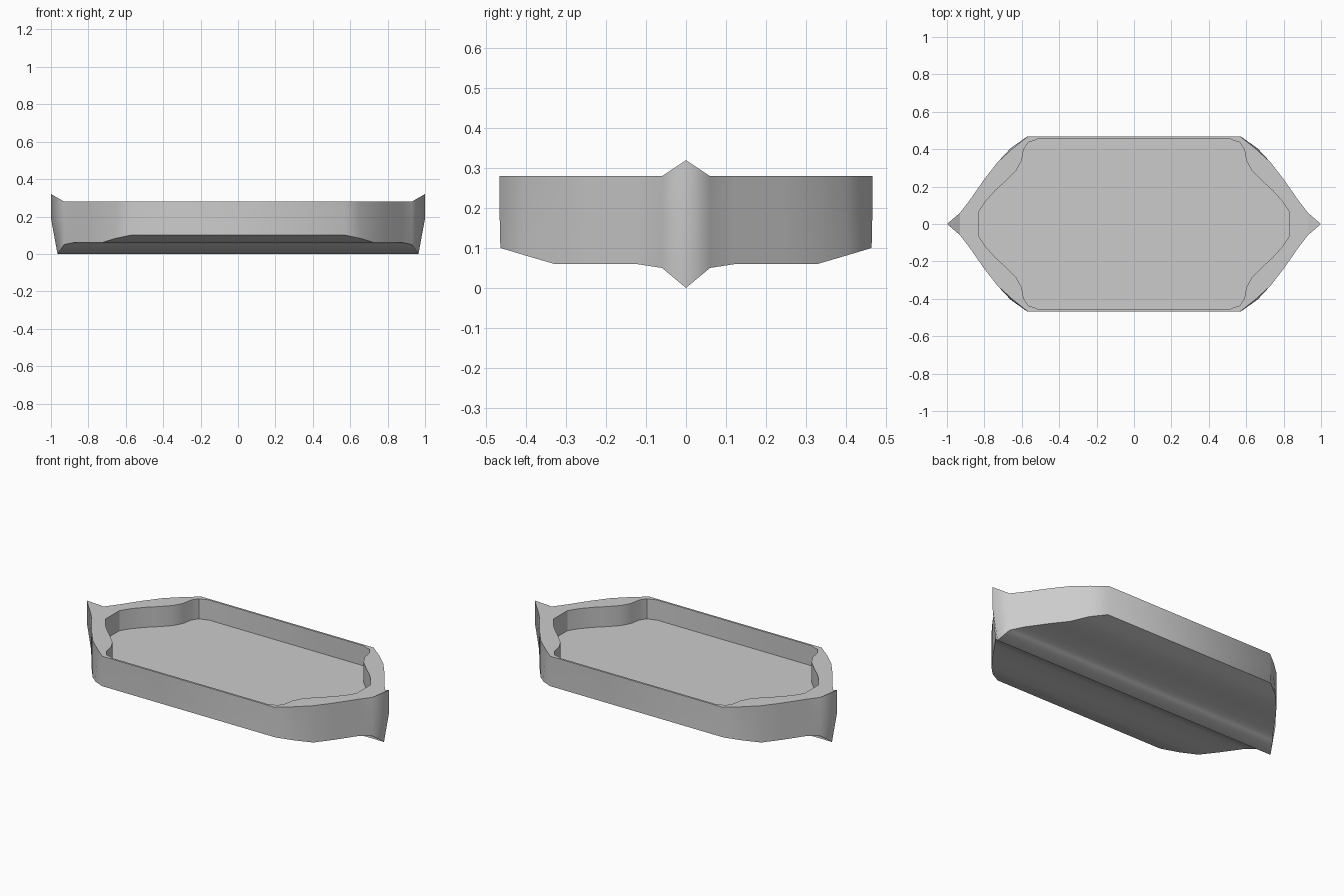
import bpy, bmesh, math

if "Cube" in bpy.data.objects:
    bpy.data.objects.remove(bpy.data.objects["Cube"])

# Quarter outline of the hull from the stem to the side corner: x, y, top z
TOP = [(1.0, 0, .32), (.93, .06, .28), (.88, .125, .28), (.80, .24, .28),
       (.73, .33, .28), (.65, .403, .28), (.57, .467, .28)]
# Matching lower edge, which follows the keel cross-section
LOW = [(.965, 0, 0), (.93, .06, .05), (.88, .125, .06), (.80, .24, .06),
       (.73, .33, .06), (.66, .405, .082), (.575, .465, .10)]
# Quarter outline of the well
WELL = [(.83, .065), (.79, .125), (.74, .18), (.69, .225), (.63, .285), (.60, .34),
        (.59, .40), (.565, .437), (.535, .445), (.515, .455)]
RIM, FLOOR = .28, .16


def mirror_ring(q):
    """Mirror a quarter outline into a full counter-clockwise ring."""
    half = q + [(-x, y, z) for x, y, z in reversed(q)]
    return half + [(x, -y, z) for x, y, z in reversed(half) if y > 0]


bm = bmesh.new()


def add_ring(q):
    return [bm.verts.new(p) for p in mirror_ring(q)]


def bridge(a, b):
    n = len(a)
    for i in range(n):
        j = (i + 1) % n
        bm.faces.new((a[i], a[j], b[j], b[i]))


def ring_edges(r):
    return [bm.edges.get((r[i], r[(i + 1) % len(r)])) for i in range(len(r))]


# Outer sides, with a knuckle in the stem
low = add_ring(LOW)
mid = add_ring([(x, y, .19) for x, y, z in TOP])
top = add_ring(TOP)
bridge(low, mid)
bridge(mid, top)

# Underside: strips running from bow to stern
n = len(LOW)
upper = low[:2 * n]
lower = [low[0]] + low[:2 * n - 1:-1] + [low[2 * n - 1]]
for half in (upper, lower):
    for i in range(n - 1):
        a, b = half[i], half[i + 1]
        c, d = half[2 * n - 2 - i], half[2 * n - 1 - i]
        bm.faces.new((a, b, c, d))

# Well walls and floor
well_top = add_ring([(x, y, RIM) for x, y in WELL])
well_low = add_ring([(x, y, FLOOR) for x, y in WELL])
bridge(well_top, well_low)
bm.faces.new(well_low)

# Raised bow and stern tips
tips = [top[0], top[2 * n - 1]]
chords = []
for i in (0, 2 * n - 1):
    a, b = top[i - 1], top[(i + 1) % len(top)]
    bm.faces.new((top[i], b, a))
    chords.append(bm.edges.get((a, b)))

# Flat rim between hull and well
flat = [e for e in ring_edges(top) if not any(v in tips for v in e.verts)]
bmesh.ops.triangle_fill(bm, use_beauty=True, edges=flat + chords + ring_edges(well_top))
bmesh.ops.recalc_face_normals(bm, faces=bm.faces)

# Smooth sides, crisp borders
for f in bm.faces:
    f.smooth = True
for r in (low, top, well_top, well_low):
    for e in ring_edges(r):
        e.smooth = False
for e in chords:
    e.smooth = False
for a, b in zip(well_top, well_low):
    e = bm.edges.get((a, b))
    if e.calc_face_angle(0) > math.radians(30):
        e.smooth = False

me = bpy.data.meshes.new("boat_hull")
bm.to_mesh(me)
bm.free()
hull = bpy.data.objects.new("boat_hull", me)
bpy.context.collection.objects.link(hull)
